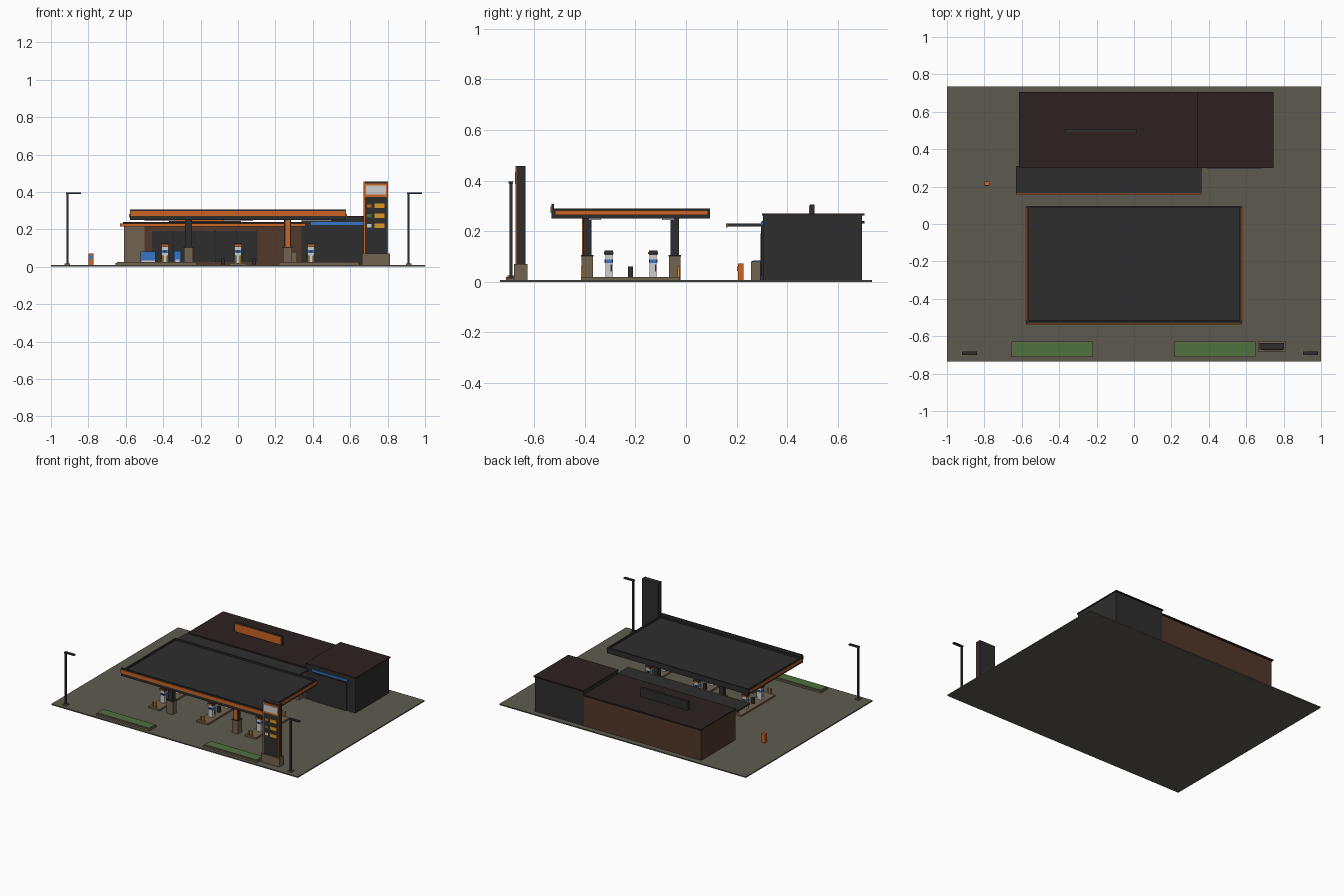
import bpy
import bmesh
from mathutils import Vector

cube = bpy.data.objects.get("Cube")
if cube:
    bpy.data.objects.remove(cube, do_unlink=True)


def material(name, r, g, b):
    mat = bpy.data.materials.new(name)
    mat.use_nodes = True
    mat.diffuse_color = (r, g, b, 1)
    bsdf = next(n for n in mat.node_tree.nodes if n.type == 'BSDF_PRINCIPLED')
    bsdf.inputs["Base Color"].default_value = (r, g, b, 1)
    return mat


PAVING = material("paving", .11, .105, .078)
DARK = material("charcoal", .027, .027, .027)
ROOF = material("dark_roof", .026, .015, .015)
BROWN = material("brown_wall", .085, .04, .024)
ORANGE = material("orange", .6, .13, .018)
STONE = material("stone", .17, .125, .08)
GREEN = material("grass", .076, .165, .048)
WHITE = material("white", .62, .62, .62)
BLUE = material("blue", .035, .18, .6)
YELLOW = material("yellow", .7, .32, .015)


def box(name, mat, xs, ys, zs):
    """Axis-aligned box from its three extents."""
    bm = bmesh.new()
    bmesh.ops.create_cube(bm, size=1)
    lo, hi = (Vector(c) for c in zip(xs, ys, zs))
    for v in bm.verts:
        v.co = (lo + hi) / 2 + v.co * (hi - lo)
    mesh = bpy.data.meshes.new(name)
    bm.to_mesh(mesh)
    bm.free()
    mesh.materials.append(mat)
    obj = bpy.data.objects.new(name, mesh)
    bpy.context.collection.objects.link(obj)
    return obj


def block(name, mat, x, y, w, d, z0, z1):
    """Box centred on x, y with width and depth."""
    return box(name, mat, (x - w / 2, x + w / 2), (y - d / 2, y + d / 2), (z0, z1))


def inset_top(obj, mat, width, depth):
    """Inset the top face, shift it vertically and recolour it."""
    bm = bmesh.new()
    bm.from_mesh(obj.data)
    top = max(bm.faces, key=lambda f: f.calc_center_median().z)
    bmesh.ops.inset_region(bm, faces=[top], thickness=width, depth=0)
    walls = bmesh.ops.extrude_discrete_faces(bm, faces=[top])["faces"]
    obj.data.materials.append(mat)
    for f in walls:
        f.material_index = 1
        bmesh.ops.translate(bm, vec=(0, 0, depth), verts=f.verts)
    bm.to_mesh(obj.data)
    bm.free()


G = .008  # paving level
block("forecourt", PAVING, 0, 0, 2, 1.47, 0, G)

# Shop
box("shop_walls", BROWN, (-.61, .34), (.305, .695), (G, .23))
box("shop_roof", ROOF, (-.615, .342), (.30, .705), (.23, .24))
box("shop_stone_pier", STONE, (-.61, -.5), (.297, .32), (G, .23))
box("shop_window", DARK, (-.46, .105), (.298, .306), (.025, .19))
for i in range(1, 5):
    block("window_mullion", ROOF, -.46 + .113 * i, .297, .005, .006, .025, .19)
box("awning", DARK, (-.63, .36), (.163, .31), (.218, .23))
box("awning_fascia", ORANGE, (-.63, .36), (.158, .163), (.215, .231))
box("roof_sign", DARK, (-.37, .015), (.49, .508), (.24, .305))
box("roof_sign_face", ORANGE, (-.365, .01), (.486, .49), (.244, .301))

# Service annex
box("annex_walls", DARK, (.34, .74), (.305, .695), (G, .262))
box("annex_roof", ROOF, (.337, .745), (.30, .705), (.262, .27))
box("annex_door", DARK, (.39, .67), (.299, .306), (G, .215))
box("annex_blue_stripe", BLUE, (.39, .68), (.297, .306), (.222, .238))

# Shop front furniture
box("ice_chest", BLUE, (-.52, -.44), (.26, .297), (G, .082))
box("ice_chest_panel", WHITE, (-.515, -.445), (.257, .26), (.024, .034))
box("vending_machine", BLUE, (-.342, -.305), (.265, .297), (G, .085))
box("vending_panel", WHITE, (-.335, -.312), (.262, .265), (.02, .04))
box("stone_planter", STONE, (.285, .315), (.257, .295), (G, .08))
box("air_station", ORANGE, (-.8, -.772), (.205, .228), (G, .072))
box("air_station_screen", BLUE, (-.795, -.777), (.202, .205), (.042, .06))

# Canopy with sunken deck, striped fascia and raised front board
canopy = box("canopy", DARK, (-.575, .575), (-.525, .095), (.25, .29))
inset_top(canopy, DARK, .014, -.012)
box("canopy_front_board", DARK, (-.578, .578), (-.532, -.522), (.25, .307))
box("canopy_front_stripe", ORANGE, (-.578, .578), (-.536, -.532), (.272, .297))
for side in (-1, 1):
    x = side * .578
    block("canopy_side_stripe", ORANGE, x, -.215, .008, .605, .264, .281)
for x in (-.42, 0, .42):
    for y in (-.36, -.07):
        block("canopy_light", WHITE, x, y, .16, .05, .244, .25)

# Canopy columns
for x in (-.265, .265):
    for y in (-.39, -.045):
        block("column", DARK, x, y, .036, .034, .1, .25)
        block("column_footing", STONE, x, y, .05, .046, G, .1)
        block("column_collar", DARK, x, y, .054, .05, .1, .106)
block("column_stripe", ORANGE, .265, -.408, .024, .004, .106, .25)

# Pump islands
for x in (-.39, 0, .39):
    block("island", STONE, x, -.219, .09, .39, G, .02)
    block("litter_bin", DARK, x, -.22, .02, .02, .02, .06)
    for y in (-.305, -.13):
        block("pump_body", WHITE, x, y, .036, .028, .02, .106)
        block("pump_head", DARK, x, y, .042, .033, .106, .123)
        block("pump_band", BLUE, x, y, .039, .03, .074, .089)
        for side in (-1, 1):
            block("pump_sign", ORANGE, x, y + side * .018, .036, .003, .109, .118)
            block("pump_screen", DARK, x, y + side * .0155, .016, .003, .076, .088)
            block("pump_nozzle", DARK, x + side * .02, y + .01, .006, .005, .04, .068)
    for y in (-.41, -.029):
        for side in (-1, 1):
            block("bollard", YELLOW, x + side * .013, y, .008, .008, .02, .06)
for x in (-.08, .085):
    block("shop_bin", DARK, x, .27, .022, .022, G, .045)

# Price pylon
X = .737
block("pylon_base", STONE, X, -.653, .15, .055, G, .07)
block("pylon", DARK, X, -.653, .13, .036, .07, .457)
for side in (-1, 1):
    block("pylon_edge", ORANGE, X + side * .062, -.672, .006, .003, .07, .457)
block("pylon_header", ORANGE, X, -.6725, .122, .003, .372, .446)
block("pylon_panel", WHITE, X, -.675, .106, .003, .386, .434)
for i, mat in enumerate((ORANGE, GREEN, WHITE)):
    z = .325 - .053 * i
    block("price_badge", mat, .702, -.672, .026, .003, z - .009, z + .009)
    block("price_plate", YELLOW, .757, -.672, .055, .003, z - .012, z + .012)

# Planting beds
for x in (-.437, .433):
    bed = block("planting_bed", STONE, x, -.67, .435, .083, G, .02)
    inset_top(bed, GREEN, .009, .006)

# Street lamps
for x in (-.912, .912):
    block("lamp_foot", STONE, x, -.692, .03, .03, G, .016)
    block("lamp_pole", DARK, x, -.692, .012, .012, G, .39)
    box("lamp_arm", DARK, (x - .008, x + .072), (-.701, -.683), (.388, .397))
